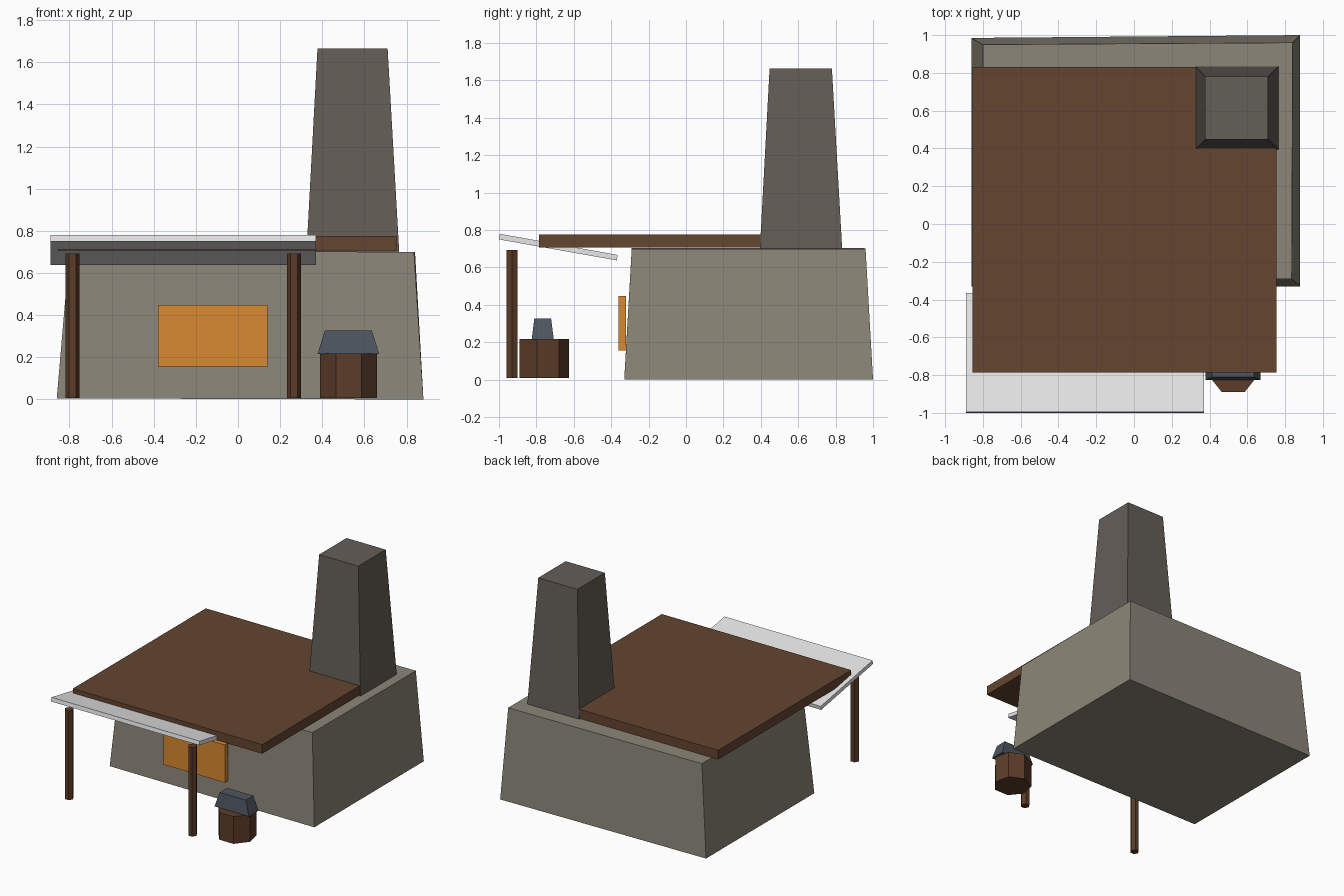
import bpy, math

if "Cube" in bpy.data.objects:
    bpy.data.objects.remove(bpy.data.objects["Cube"])


def material(name, r, g, b):
    """Flat colour given as 0-255 sRGB, stored as linear."""
    lin = lambda c: ((c / 255 + 0.055) / 1.055) ** 2.4
    m = bpy.data.materials.new(name)
    m.diffuse_color = (lin(r), lin(g), lin(b), 1)
    m.use_nodes = True
    m.node_tree.nodes["Principled BSDF"].inputs["Base Color"].default_value = m.diffuse_color
    return m


stone = material("warm_stone", 139, 134, 120)
chimney_stone = material("dark_stone", 100, 94, 87)
roof_wood = material("roof_wood", 100, 69, 48)
timber = material("timber", 92, 60, 40)
cloth = material("pale_awning", 231, 231, 231)
glow = material("orange_glow", 218, 138, 48)
iron = material("blue_iron", 78, 85, 96)


def add_mesh(name, verts, faces, mat):
    me = bpy.data.meshes.new(name)
    me.from_pydata(verts, [], faces)
    me.materials.append(mat)
    ob = bpy.data.objects.new(name, me)
    bpy.context.collection.objects.link(ob)
    return ob


def loft(name, bottom, top, mat):
    """Closed solid between two counter-clockwise rings."""
    n = len(bottom)
    faces = [(i, (i + 1) % n, n + (i + 1) % n, n + i) for i in range(n)]
    faces += [tuple(reversed(range(n))), tuple(range(n, 2 * n))]
    return add_mesh(name, bottom + top, faces, mat)


def rect(x0, x1, y0, y1, z):
    return [(x0, y0, z), (x1, y0, z), (x1, y1, z), (x0, y1, z)]


def ring(cx, cy, r, n, z):
    """Regular polygon with one flat side facing the front."""
    a0 = -math.pi / 2 + math.pi / n
    return [(cx + r * math.cos(a0 + 2 * math.pi * i / n),
             cy + r * math.sin(a0 + 2 * math.pi * i / n), z) for i in range(n)]


# Tapered stone building, very slightly irregular
loft("stone_walls",
     [(-0.86, -0.33, 0.005), (0.88, -0.33, 0), (0.88, 1.0, 0), (-0.86, 0.985, 0.005)],
     [(-0.80, -0.29, 0.705), (0.835, -0.29, 0.70), (0.84, 0.96, 0.70), (-0.80, 0.95, 0.705)],
     stone)

# Flat overhanging roof slab
loft("roof_slab", rect(-0.855, 0.755, -0.785, 0.83, 0.706),
     rect(-0.855, 0.755, -0.785, 0.83, 0.776), roof_wood)

# Tapered chimney
loft("chimney", rect(0.325, 0.765, 0.395, 0.835, 0.70),
     rect(0.377, 0.71, 0.447, 0.78, 1.665), chimney_stone)

# Sloping awning board
x0, x1 = -0.89, 0.37
loft("awning",
     [(x0, -1.0, 0.75), (x1, -1.0, 0.75), (x1, -0.37, 0.638), (x0, -0.37, 0.638)],
     [(x0, -0.995, 0.78), (x1, -0.995, 0.78), (x1, -0.365, 0.667), (x0, -0.365, 0.667)],
     cloth)

# Awning posts
for side, px in (("left", -0.785), ("right", 0.265)):
    loft("awning_post_" + side, ring(px, -0.93, 0.033, 6, 0.008),
         ring(px, -0.93, 0.033, 6, 0.693), timber)

# Glowing hearth panel on the front wall
loft("hearth_panel", rect(-0.38, 0.14, -0.36, -0.32, 0.157),
     rect(-0.38, 0.14, -0.36, -0.32, 0.447), glow)

# Seven-sided stump with an iron block on top
loft("anvil_stump", ring(0.525, -0.765, 0.139, 7, 0.008),
     ring(0.525, -0.765, 0.139, 7, 0.217), timber)
loft("anvil_block", rect(0.378, 0.67, -0.825, -0.707, 0.216),
     rect(0.412, 0.635, -0.811, -0.721, 0.327), iron)
